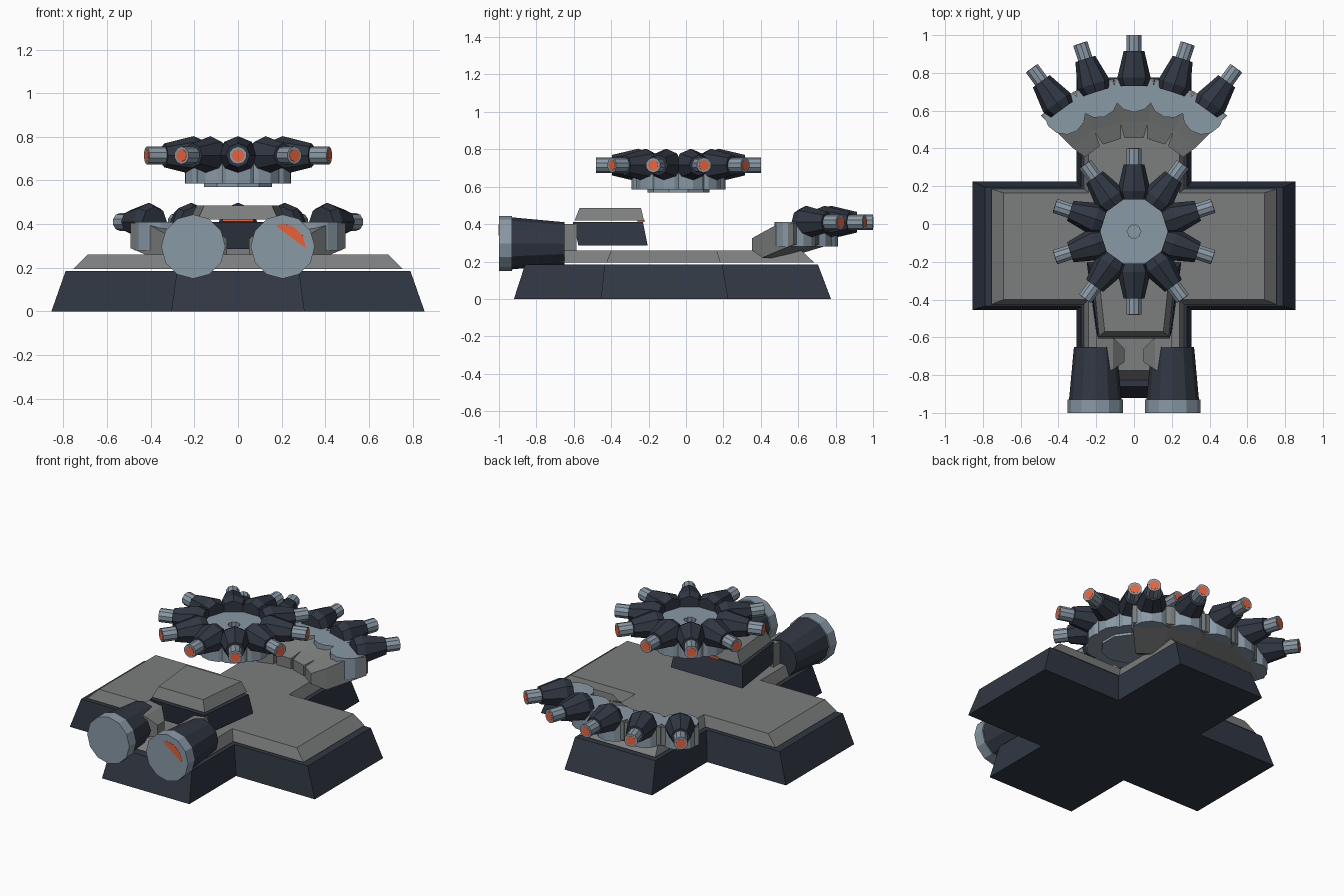
import bpy, bmesh
from math import sin, cos, pi, radians
from mathutils import Matrix, Vector

if "Cube" in bpy.data.objects:
    bpy.data.objects.remove(bpy.data.objects["Cube"])


def material(name, rgb):
    m = bpy.data.materials.new(name)
    m.diffuse_color = (*rgb, 1)
    m.use_nodes = True
    m.node_tree.nodes["Principled BSDF"].inputs["Base Color"].default_value = m.diffuse_color
    return m


DARK = material("dark_armour", (0.03, 0.038, 0.055))
GREY = material("grey_plate", (0.20, 0.21, 0.205))
STEEL = material("blue_steel", (0.25, 0.32, 0.38))
GLOW = material("orange_glow", (0.85, 0.12, 0.04))


def loft(name, rings, mat, matrix=Matrix()):
    """Skin a closed solid through matching rings of points."""
    bm = bmesh.new()
    loops = [[bm.verts.new(p) for p in ring] for ring in rings]
    n = len(loops[0])
    for a, b in zip(loops, loops[1:]):
        for i in range(n):
            j = (i + 1) % n
            bm.faces.new((a[i], a[j], b[j], b[i]))
    bm.faces.new(loops[0][::-1])
    bm.faces.new(loops[-1])
    bmesh.ops.recalc_face_normals(bm, faces=bm.faces)
    bm.transform(matrix)
    me = bpy.data.meshes.new(name)
    bm.to_mesh(me)
    bm.free()
    me.materials.append(mat)
    ob = bpy.data.objects.new(name, me)
    bpy.context.collection.objects.link(ob)
    return ob


def ring_y(y, r, n, turn=0.0):
    """Polygon around the y axis."""
    return [(r * sin(2 * pi * (i + turn) / n), y, r * cos(2 * pi * (i + turn) / n)) for i in range(n)]


def ring_z(z, r, n, cy=0.0):
    """Polygon around the z axis."""
    return [(r * sin(2 * pi * i / n), cy + r * cos(2 * pi * i / n), z) for i in range(n)]


def cross(z, wide, inner, y0, y1, y2, y3):
    """Plus-shaped outline: side arms between y1 and y2."""
    half = [(inner, y0), (inner, y1), (wide, y1), (wide, y2), (inner, y2), (inner, y3)]
    return [(x, y, z) for x, y in half] + [(-x, y, z) for x, y in reversed(half)]


def trapezoid(z, xf, xb, yf, yb):
    return [(-xf, yf, z), (xf, yf, z), (xb, yb, z), (-xb, yb, z)]


# Cross-shaped hull and its deck
loft("hull_base", [cross(0, .855, .305, -.92, -.455, .225, .775),
                   cross(.185, .79, .28, -.86, -.435, .195, .705)], DARK)
loft("deck_plate", [cross(.195, .755, .265, -.825, -.425, .185, .685),
                    cross(.26, .69, .24, -.775, -.4, .165, .615)], GREY)

# Raised cabin block with cap and rear light
loft("cabin_block", [trapezoid(.285, .20, .25, -.575, -.205),
                     trapezoid(.41, .19, .235, -.605, -.23)], DARK)
loft("cabin_cap", [trapezoid(.42, .185, .22, -.595, -.225),
                   trapezoid(.485, .155, .19, -.57, -.24)], GREY)
loft("cabin_light", [trapezoid(.411, .07, .07, -.26, -.222),
                     trapezoid(.425, .07, .07, -.26, -.222)], GLOW)


# Guns: origin is the hub, the barrel points along local +y
def gun(prefix, matrix):
    loft(prefix + "_mount", [ring_z(-.13, .11, 12, .142), ring_z(0, .11, 12, .142)], STEEL, matrix)
    loft(prefix + "_body", [ring_y(.17, .07, 8), ring_y(.215, .088, 8), ring_y(.355, .055, 8)], DARK, matrix)
    loft(prefix + "_barrel", [ring_y(.35, .041, 10), ring_y(.44, .041, 10)], STEEL, matrix)
    loft(prefix + "_muzzle_glow", [ring_y(.43, .029, 8), ring_y(.4415, .029, 8)], GLOW, matrix)


# Hovering turret with ten guns
for k in range(10):
    gun(f"turret_gun_{k}", Matrix.Translation((0, -.04, .715)) @ Matrix.Rotation(k * pi / 5, 4, 'Z'))
loft("turret_base_disc", [ring_z(.57, .165, 10, -.04), ring_z(.59, .165, 10, -.04)], STEEL)

# Rear fan of five guns on tilted arms
for k in range(-2, 3):
    fan = Matrix.Translation((0, .08, .41)) @ Matrix.Rotation(radians(18 * k), 4, 'Z')
    gun(f"rear_gun_{k + 2}", fan @ Matrix.Translation((0, .48, 0)))
    sections = [(.375, .05, -.15, -.085), (.46, .075, -.19, -.055), (.59, .095, -.15, -.004), (.69, .108, -.12, -.004)]
    loft(f"rear_arm_{k + 2}", [[(-w, y, lo), (w, y, lo), (w, y, hi), (-w, y, hi)]
                               for y, w, lo, hi in sections], GREY, fan)

# Twin thrusters with inner pylons
for side, s in (("left", -1), ("right", 1)):
    place = Matrix.Translation((.205 * s, 0, .297))
    loft(side + "_thruster_body", [ring_y(-.93, .139, 12), ring_y(-.65, .113, 12)], DARK, place)
    loft(side + "_thruster_ring", [ring_y(-1, .147, 12), ring_y(-.93, .147, 12)], STEEL, place)
    # glow sits inside the nozzle face, slightly tilted on the right
    tilt = Matrix.Translation((0, -.998, 0)) @ Matrix.Rotation(radians(-2 if s > 0 else 0), 4, Vector((-.8, 0, .6)))
    loft(side + "_thruster_glow", [ring_y(0, .105, 12), ring_y(.01, .105, 12)], GLOW, place @ tilt)
    pylon = [(.20, -.80, -.585, .20, .40), (.11, -.77, -.60, .20, .385), (.05, -.73, -.66, .22, .33)]
    loft(side + "_thruster_pylon", [[(s * x, a, lo), (s * x, b, lo), (s * x, b, hi), (s * x, a, hi)]
                                    for x, a, b, lo, hi in pylon], GREY)
